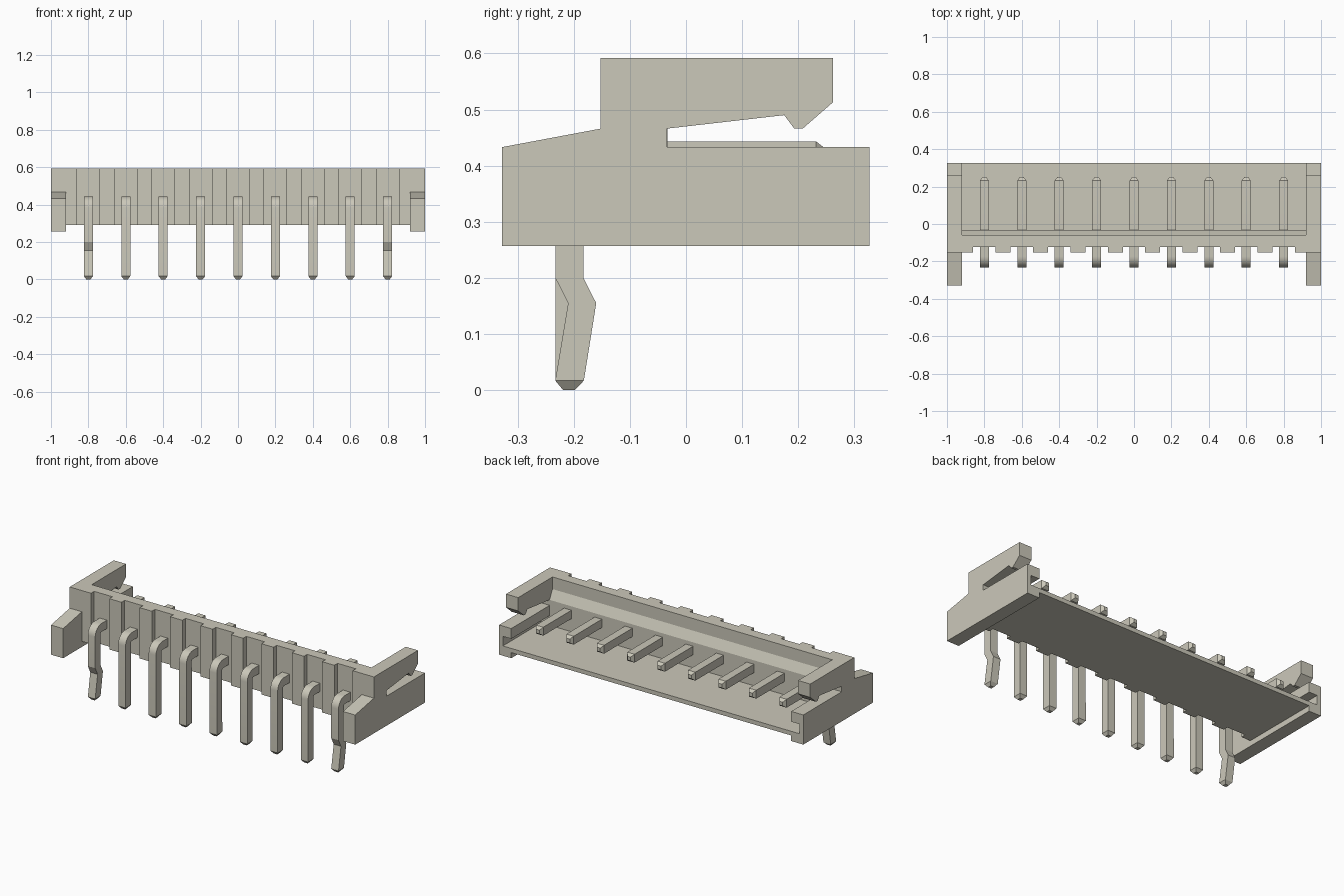
import bpy, bmesh, math

if "Cube" in bpy.data.objects:
    bpy.data.objects.remove(bpy.data.objects["Cube"])

COLOUR = (0.60, 0.58, 0.49, 1.0)
mat = bpy.data.materials.new("warm grey")
mat.use_nodes = True
mat.diffuse_color = COLOUR
mat.node_tree.nodes["Principled BSDF"].inputs["Base Color"].default_value = COLOUR


def finish(name, bm):
    bmesh.ops.recalc_face_normals(bm, faces=bm.faces)
    me = bpy.data.meshes.new(name)
    bm.to_mesh(me)
    bm.free()
    me.materials.append(mat)
    ob = bpy.data.objects.new(name, me)
    bpy.context.collection.objects.link(ob)
    return ob


def activate(ob):
    bpy.ops.object.select_all(action='DESELECT')
    ob.select_set(True)
    bpy.context.view_layer.objects.active = ob


def extrude_x(name, profile, x0, x1):
    """Extrude a (y, z) profile from x0 to x1."""
    bm = bmesh.new()
    a = [bm.verts.new((x0, y, z)) for y, z in profile]
    b = [bm.verts.new((x1, y, z)) for y, z in profile]
    bm.faces.new(a)
    bm.faces.new(b[::-1])
    n = len(a)
    for i in range(n):
        j = (i + 1) % n
        bm.faces.new((a[i], b[i], b[j], a[j]))
    return finish(name, bm)


def rect(y0, y1, z0, z1):
    return [(y0, z0), (y1, z0), (y1, z1), (y0, z1)]


# Floor and stepped front wall in one profile
extrude_x("housing", [
    (-0.122, 0.29), (0.327, 0.29), (0.327, 0.315), (-0.033, 0.315),
    (-0.033, 0.466), (-0.06, 0.52), (-0.06, 0.592), (-0.122, 0.592)], -0.92, 0.92)

# Ribs on the front wall, between the pins
spans = [(-0.92, -0.86), (0.86, 0.92)]
spans += [(-0.74 + 0.2 * i, -0.66 + 0.2 * i) for i in range(8)]
for i, (x0, x1) in enumerate(spans):
    extrude_x(f"wall_rib_{i + 1}", rect(-0.152, -0.122, 0.29, 0.592), x0, x1)

# End plates with a hooked latch arm and an inner groove above the floor
PLATE = [(-0.328, 0.257), (0.327, 0.257), (0.327, 0.433), (-0.034, 0.433),
         (-0.034, 0.466), (0.175, 0.49), (0.193, 0.466), (0.208, 0.466),
         (0.262, 0.513), (0.262, 0.592), (-0.152, 0.592), (-0.152, 0.466),
         (-0.328, 0.433)]
for side, s in (("left", 1), ("right", -1)):
    plate = extrude_x(f"end_plate_{side}", PLATE, 0.92 * s, s)
    cutter = extrude_x("groove_cutter", rect(-0.033, 0.4, 0.315, 0.372), 0.9 * s, 0.975 * s)
    cutter.hide_render = True
    mod = plate.modifiers.new("groove", 'BOOLEAN')
    mod.operation = 'DIFFERENCE'
    mod.solver = 'EXACT'
    mod.object = cutter
    activate(plate)
    bpy.ops.object.modifier_apply(modifier="groove")
    bpy.data.objects.remove(cutter)


def pin(name, x, kinked):
    """Bent square pin, as rings of (outer point, inner point, half width)."""
    h = 0.024
    rings = [((0.25, 0.429), (0.25, 0.407), 0.011),
             ((0.232, 0.443), (0.232, 0.393), h)]
    for i in range(9):                                   # elbow
        t = math.pi / 2 * (1 + i / 8)
        c, s = math.cos(t), math.sin(t)
        rings.append(((-0.173 + 0.06 * c, 0.383 + 0.06 * s),
                      (-0.173 + 0.01 * c, 0.383 + 0.01 * s), h))
    if kinked:
        rings += [((-0.233, 0.2), (-0.183, 0.2), h),
                  ((-0.21, 0.155), (-0.16, 0.155), h)]
    rings += [((-0.233, 0.017), (-0.182, 0.017), h),
              ((-0.219, 0.0), (-0.198, 0.0), 0.011)]
    bm = bmesh.new()
    loops = []
    for o, n, w in rings:
        loops.append([bm.verts.new((x + sx * w, p[0], p[1]))
                      for p, sx in ((o, -1), (o, 1), (n, 1), (n, -1))])
    bm.faces.new(loops[0])
    bm.faces.new(loops[-1][::-1])
    for a, b in zip(loops, loops[1:]):
        for i in range(4):
            j = (i + 1) % 4
            bm.faces.new((a[i], a[j], b[j], b[i]))
    ob = finish(name, bm)
    activate(ob)
    bpy.ops.object.shade_smooth_by_angle(angle=math.radians(20))


# Row of nine pins, the outermost two kinked
for i in range(9):
    pin(f"pin_{i + 1}", -0.8 + 0.2 * i, i in (0, 8))
